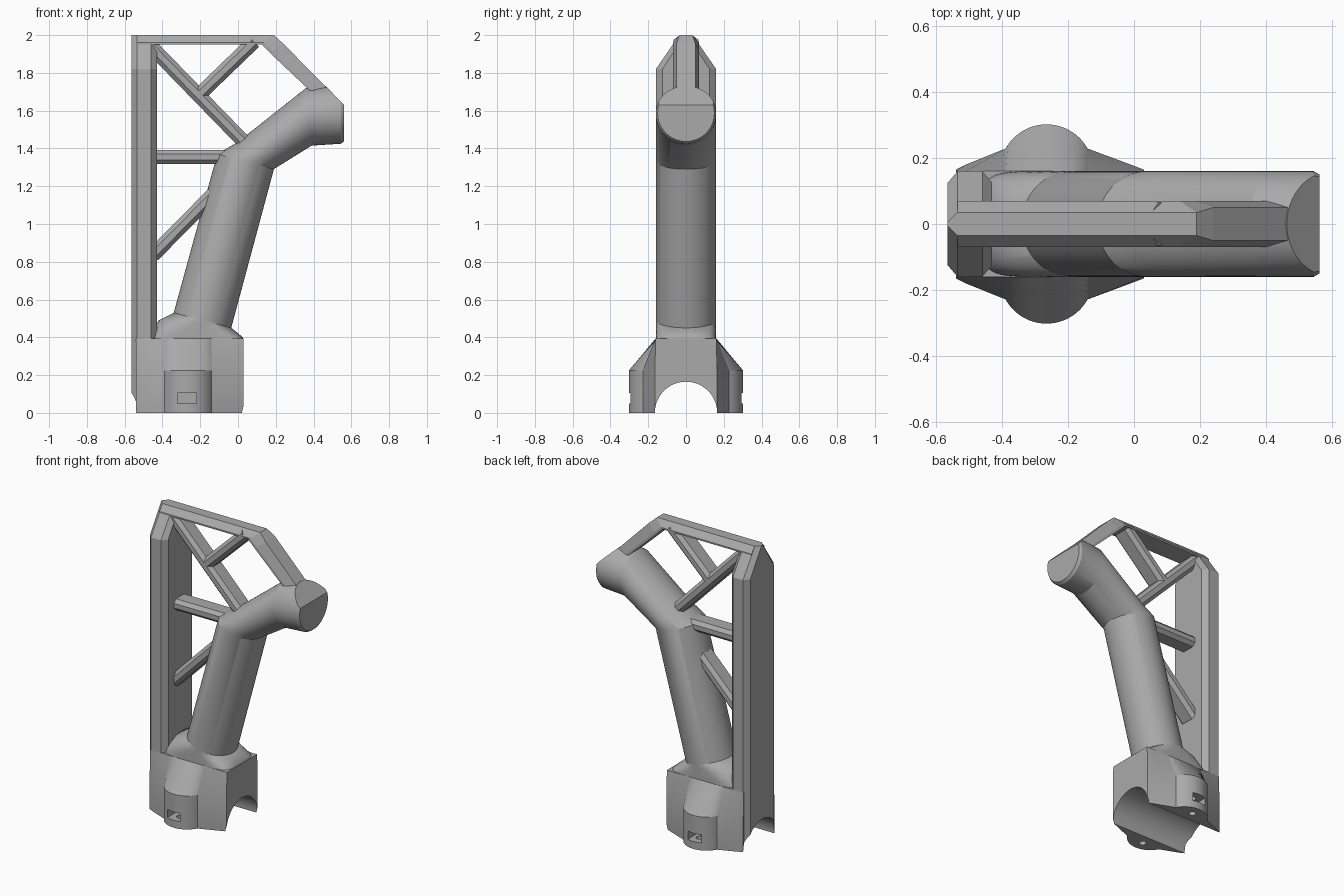
import bpy, bmesh, math
from mathutils import Vector

cube = bpy.data.objects.get("Cube")
if cube:
    bpy.data.objects.remove(cube)

grey = bpy.data.materials.new("plain grey")
grey.use_nodes = True
colour = (0.4, 0.4, 0.4, 1)
grey.diffuse_color = colour
grey.node_tree.nodes["Principled BSDF"].inputs["Base Color"].default_value = colour


def loft(name, rings, planes=(), smooth=None):
    """Skin closed rings, cap both ends, then trim by (point, normal) planes."""
    bm = bmesh.new()
    rows = [[bm.verts.new(p) for p in ring] for ring in rings]
    n = len(rows[0])
    for a, b in zip(rows, rows[1:]):
        for i in range(n):
            j = (i + 1) % n
            bm.faces.new((a[i], a[j], b[j], b[i]))
    bm.faces.new(rows[0][::-1])
    bm.faces.new(rows[-1])
    bmesh.ops.remove_doubles(bm, verts=bm.verts, dist=0.0005)
    for point, normal in planes:
        geom = bm.verts[:] + bm.edges[:] + bm.faces[:]
        cut = bmesh.ops.bisect_plane(bm, geom=geom, plane_co=point, plane_no=normal, clear_outer=True)
        edges = [e for e in cut["geom_cut"] if isinstance(e, bmesh.types.BMEdge)]
        bmesh.ops.holes_fill(bm, edges=edges, sides=0)
    bmesh.ops.recalc_face_normals(bm, faces=bm.faces)
    mesh = bpy.data.meshes.new(name)
    bm.to_mesh(mesh)
    bm.free()
    obj = bpy.data.objects.new(name, mesh)
    bpy.context.collection.objects.link(obj)
    mesh.materials.append(grey)
    if smooth:
        activate(obj)
        bpy.ops.object.shade_smooth_by_angle(angle=math.radians(smooth))
    return obj


def activate(obj):
    bpy.ops.object.select_all(action="DESELECT")
    obj.select_set(True)
    bpy.context.view_layer.objects.active = obj


def carve(obj, cutter):
    mod = obj.modifiers.new("carve", "BOOLEAN")
    mod.operation = "DIFFERENCE"
    mod.solver = "EXACT"
    mod.object = cutter
    activate(obj)
    bpy.ops.object.modifier_apply(modifier=mod.name)
    bpy.data.objects.remove(cutter)


def oval(left, right, ry, power=1.0, n=64):
    """Ring whose diameter runs between two (x, z) points; power < 1 squares it."""
    a, b = Vector((left[0], 0, left[1])), Vector((right[0], 0, right[1]))
    mid, half = (a + b) / 2, (b - a) / 2
    ring = []
    for i in range(n):
        t = math.tau * i / n
        c, s = math.cos(t), math.sin(t)
        c = math.copysign(abs(c) ** power, c)
        s = math.copysign(abs(s) ** power, s)
        ring.append(mid + half * c + Vector((0, ry * s, 0)))
    return ring


def pipe_cutter():
    circle = [(0.165 * math.cos(math.tau * i / 64), 0.165 * math.sin(math.tau * i / 64)) for i in range(64)]
    return loft("pipe_cutter", [[(x, y, z) for y, z in circle] for x in (-0.8, 0.3)])


# Spine: house-shaped plate with chamfered rim
def house(x, w, peak):
    return [(x, -w, 0), (x, w, 0), (x, w, 1.82), (x, peak, 2), (x, -peak, 2), (x, -w, 1.82)]


spine = loft("spine", [house(-0.565, 0.125, 0.006), house(-0.535, 0.16, 0.035),
                       house(-0.46, 0.16, 0.035), house(-0.43, 0.125, 0.006)],
             planes=[((-0.565, 0, 0.1), (-1, 0, -0.27))])
carve(spine, pipe_cutter())

# Clamp base: bulged outline, drawn in to a plain block at the top
BOSS_X, BOSS_Y, BOSS_R = -0.265, 0.16, 0.142
side = [(0.03, 0.165)]
for i in range(25):
    t = math.radians(29 + 122 * i / 24)
    side.append((BOSS_X + BOSS_R * math.cos(t), BOSS_Y + BOSS_R * math.sin(t)))
side += [(-0.51, 0.18), (-0.54, 0.165)]
outline = side + [(x, -y) for x, y in reversed(side)]


def base_ring(z, limit, right=0.03):
    return [(min(x, right), max(-limit, min(limit, y)), z) for x, y in outline]


base = loft("clamp_base", [base_ring(0, 1, 0.02), base_ring(0.04, 1),
                           base_ring(0.225, 1), base_ring(0.395, 0.16)])
carve(base, pipe_cutter())

# Nut slots and screw holes in the bosses
for s in (-1, 1):
    slot = [(-0.32, 0.05), (-0.22, 0.05), (-0.22, 0.105), (-0.32, 0.105)]
    carve(base, loft("slot_cutter", [[(x, y * s, z) for x, z in slot] for y in (0.2, 0.4)]))
    hole = [(BOSS_X + 0.022 * math.cos(math.tau * i / 20), s * 0.235 + 0.022 * math.sin(math.tau * i / 20))
            for i in range(20)]
    carve(base, loft("hole_cutter", [[(x, y, z) for x, y in hole] for z in (-0.1, 0.17)]))
activate(base)
bpy.ops.object.shade_smooth_by_angle(angle=math.radians(20))

# Collar blending the base into the tube
loft("collar", [oval((-0.46, 0.37), (0.03, 0.37), 0.16, 0.3),
                oval((-0.46, 0.42), (0.025, 0.4), 0.16, 0.4),
                oval((-0.42, 0.49), (-0.01, 0.43), 0.16, 0.7),
                oval((-0.34, 0.53), (-0.035, 0.45), 0.16)], smooth=40)

# Bent tube, trimmed flush with the sloping brace
loft("bent_tube", [oval((-0.365, 0.44), (-0.06, 0.36), 0.16),
                   oval((-0.11, 1.37), (0.19, 1.29), 0.16),
                   oval((0.0, 1.435), (0.192, 1.292), 0.16),
                   oval((0.36, 1.72), (0.39, 1.415), 0.16),
                   oval((0.545, 1.74), (0.545, 1.425), 0.16),
                   oval((0.562, 1.735), (0.562, 1.437), 0.15)],
     planes=[((0.2, 0, 2.0), (1, 0, 0.98))], smooth=25)


# Top rail running down into the tube end
def rail_ring(outer, inner, flat):
    o, i = Vector((outer[0], 0, outer[1])), Vector((inner[0], 0, inner[1]))
    m = o.lerp(i, 0.8)
    half = [(o, flat), (m, 0.07), (i, 0.07)]
    return [p + Vector((0, w, 0)) for p, w in half] + [p - Vector((0, w, 0)) for p, w in reversed(half)]


loft("top_rail", [rail_ring((-0.535, 2), (-0.535, 1.95), 0.035),
                  rail_ring((0.19, 2), (0.125, 1.95), 0.035),
                  rail_ring((0.24, 1.955), (0.17, 1.905), 0.05),
                  rail_ring((0.545, 1.645), (0.45, 1.64), 0.05)])


# Lattice struts with chamfered edges
def strut(name, start, end, height=0.075, w=0.065, c=0.022):
    a, b = Vector((start[0], 0, start[1])), Vector((end[0], 0, end[1]))
    up = Vector((0, 1, 0)).cross(b - a).normalized()
    h = height / 2
    corners = [(w, h - c), (w - c, h), (c - w, h), (-w, h - c),
               (-w, c - h), (c - w, -h), (w - c, -h), (w, c - h)]
    loft(name, [[p + Vector((0, y, 0)) + up * z for y, z in corners] for p in (a, b)])


strut("long_diagonal_strut", (-0.465, 1.945), (0.07, 1.395))
strut("short_diagonal_strut", (-0.2, 1.69), (0.085, 1.965))
strut("level_strut", (-0.45, 1.355), (0.0, 1.355))
strut("lower_diagonal_strut", (-0.45, 0.835), (-0.1, 1.19))
